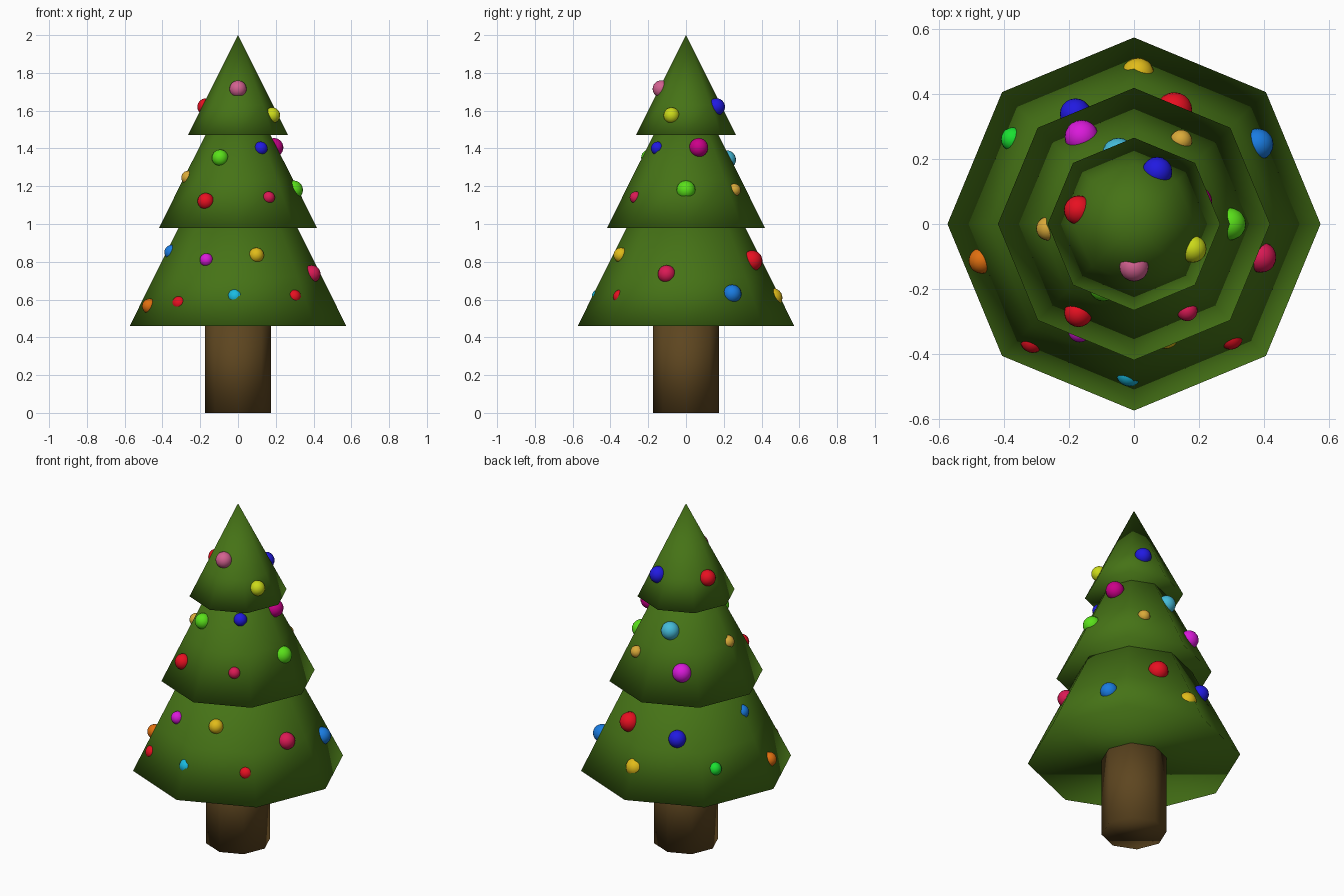
import bpy, bmesh
from math import sin, cos, radians

if "Cube" in bpy.data.objects:
    bpy.data.objects.remove(bpy.data.objects["Cube"])

SIDES = 8
APOTHEM = cos(radians(22.5))


def material(name, rgb):
    m = bpy.data.materials.get(name) or bpy.data.materials.new(name)
    m.diffuse_color = (*rgb, 1)
    m.use_nodes = True
    m.node_tree.nodes["Principled BSDF"].inputs["Base Color"].default_value = m.diffuse_color
    return m


def add_object(name, bm, mat):
    bmesh.ops.recalc_face_normals(bm, faces=bm.faces[:])
    for f in bm.faces:
        f.smooth = True
    me = bpy.data.meshes.new(name)
    bm.to_mesh(me)
    bm.free()
    me.materials.append(mat)
    ob = bpy.data.objects.new(name, me)
    bpy.context.collection.objects.link(ob)
    return ob


def octagon_lathe(name, profile, mat):
    """Closed eight-sided solid from (radius, z) pairs; radius 0 makes a point."""
    bm = bmesh.new()
    rings = []
    for r, z in profile:
        n = SIDES if r > 0 else 1
        rings.append([bm.verts.new((r * cos(radians(45 * i)), r * sin(radians(45 * i)), z))
                      for i in range(n)])
    for a, b in zip(rings, rings[1:]):
        for i in range(SIDES):
            j = (i + 1) % SIDES
            bm.faces.new((a[i], a[j], b[0]) if len(b) == 1 else (a[i], a[j], b[j], b[i]))
    bm.faces.new(rings[0][::-1])
    if len(rings[-1]) > 1:
        bm.faces.new(rings[-1])
    return add_object(name, bm, mat)


# Trunk and three foliage tiers
green = material("foliage_green", (0.06, 0.17, 0.008))
octagon_lathe("trunk", [(0.175, 0), (0.175, 0.48)], material("bark", (0.11, 0.06, 0.014)))
octagon_lathe("lower_tier", [(0.573, 0.46), (0.445, 0.72), (0.305, 1.0)], green)
octagon_lathe("middle_tier", [(0.418, 0.98), (0.29, 1.237), (0.163, 1.49)], green)
octagon_lathe("upper_tier", [(0.265, 1.47), (0.185, 1.63), (0, 2.0)], green)

# Bauble colours
COLORS = {
    "red": (0.8, 0.005, 0.015), "crimson": (0.7, 0.01, 0.09), "orange": (0.75, 0.16, 0.005),
    "gold": (0.7, 0.4, 0.04), "yellow": (0.75, 0.5, 0.01), "lime": (0.6, 0.7, 0.01),
    "green": (0.1, 0.75, 0.01), "emerald": (0.01, 0.75, 0.03), "cyan": (0.01, 0.5, 0.75),
    "sky": (0.06, 0.5, 0.7), "azure": (0.01, 0.2, 0.75), "blue": (0.015, 0.01, 0.75),
    "magenta": (0.7, 0.01, 0.7), "plum": (0.6, 0.0, 0.25), "pink": (0.65, 0.12, 0.28),
}


def tier_radius(z):
    if z < 0.98:
        return 0.573 - (z - 0.46) * 0.497
    if z < 1.47:
        return 0.418 - (z - 0.98) * 0.5
    return (2 - z) * 0.5


# Baubles: colour, angle, height, radius; half sunk into the foliage
BAUBLES = [
    ("orange", 193.5, 0.565, 0.040), ("red", 229, 0.58, 0.038), ("cyan", 268.2, 0.615, 0.041),
    ("red", 310.4, 0.615, 0.037), ("magenta", 243, 0.81, 0.035), ("yellow", 285.8, 0.835, 0.040),
    ("crimson", 345.3, 0.735, 0.047), ("azure", 183.5, 0.85, 0.040), ("yellow", 88.5, 0.61, 0.050),
    ("emerald", 145, 0.625, 0.037), ("blue", 118, 0.78, 0.048), ("red", 70.5, 0.805, 0.055),
    ("azure", 32.8, 0.63, 0.049),
    ("green", 244, 1.35, 0.044), ("blue", 309, 1.40, 0.036), ("plum", 19.5, 1.405, 0.050),
    ("gold", 183, 1.245, 0.037), ("red", 238, 1.12, 0.044), ("crimson", 301.5, 1.14, 0.032),
    ("green", 0, 1.18, 0.050), ("sky", 102.5, 1.34, 0.050), ("gold", 60.5, 1.18, 0.034),
    ("magenta", 121, 1.14, 0.052),
    ("pink", 270, 1.715, 0.045), ("lime", 337, 1.575, 0.042), ("red", 166, 1.62, 0.045),
    ("blue", 66, 1.62, 0.046),
]
for i, (color, angle, z, r) in enumerate(BAUBLES):
    rho = APOTHEM * tier_radius(z) + (0.012 if color == "plum" else 0)
    bm = bmesh.new()
    bmesh.ops.create_uvsphere(bm, u_segments=20, v_segments=12, radius=r)
    ob = add_object(f"bauble_{color}_{i + 1}", bm, material(f"bauble_{color}", COLORS[color]))
    ob.location = (rho * cos(radians(angle)), rho * sin(radians(angle)), z)
